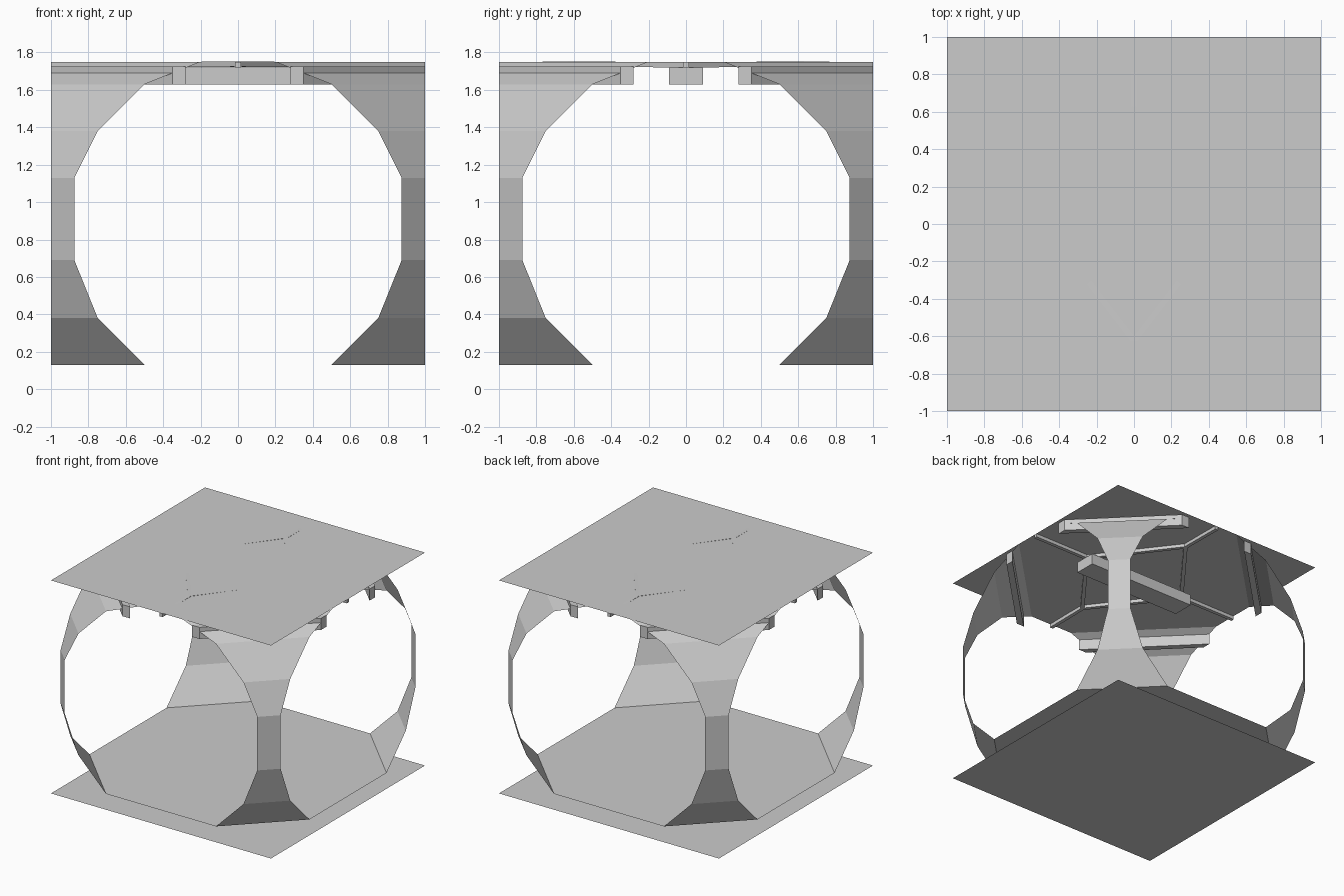
import bpy
from mathutils import Vector

if "Cube" in bpy.data.objects:
    bpy.data.objects.remove(bpy.data.objects["Cube"])


def make(name, verts, faces):
    me = bpy.data.meshes.new(name)
    me.from_pydata([tuple(v) for v in verts], [], faces)
    me.update()
    ob = bpy.data.objects.new(name, me)
    bpy.context.collection.objects.link(ob)
    return ob


def prism(name, outline, z0, z1):
    """Closed vertical prism from a counter-clockwise outline."""
    n = len(outline)
    verts = [(x, y, z0) for x, y in outline] + [(x, y, z1) for x, y in outline]
    faces = [tuple(reversed(range(n))), tuple(range(n, 2 * n))]
    faces += [(i, (i + 1) % n, n + (i + 1) % n, n + i) for i in range(n)]
    return make(name, verts, faces)


def rib(name, a, b, width=0.03, height=0.028):
    """Slim rectangular bar whose top centre line runs from a to b."""
    a, b = Vector(a), Vector(b)
    d = b - a
    side = Vector((-d.y, d.x, 0)).normalized() * width / 2
    drop = Vector((0, 0, -height))
    verts = []
    for p in (a, b):
        verts += [p - side, p + side, p + side + drop, p - side + drop]
    faces = [(0, 1, 2, 3), (7, 6, 5, 4)]
    faces += [(i, i + 4, (i + 1) % 4 + 4, (i + 1) % 4) for i in range(4)]
    return make(name, verts, faces)


corners = [(1, 1), (-1, 1), (-1, -1), (1, -1)]

# Base and roof sheets, with the raised eight-sided floor
square = [(-1, -1), (1, -1), (1, 1), (-1, 1)]
make("base_sheet", [(x, y, 0) for x, y in square], [(3, 2, 1, 0)])
make("ceiling_sheet", [(x, y, 1.75) for x, y in square], [(0, 1, 2, 3)])
octagon = [(-.5, -1), (.5, -1), (1, -.5), (1, .5),
           (.5, 1), (-.5, 1), (-1, .5), (-1, -.5)]
make("floor", [(x, y, 0.13) for x, y in octagon], [tuple(range(8))])

# Curved corner walls: cut distance along the tile edge against height
profile = [(.5, .13), (.75, .38), (.875, .69), (.875, 1.13),
           (.75, 1.38), (.5, 1.63), (.2, 1.75)]
for sx, sy in corners:
    verts, faces = [], []
    for a, z in profile:
        verts += [(sx * a, sy, z), (sx, sy * a, z)]
    for i in range(len(profile) - 1):
        f = (2 * i, 2 * i + 1, 2 * i + 3, 2 * i + 2)
        faces.append(f if sx * sy < 0 else f[::-1])
    make("corner_wall", verts, faces)

    # Light bar across the top of each corner
    bar = [(sx * .28, sy), (sx, sy * .28), (sx, sy * .35), (sx * .35, sy)]
    prism("corner_light", bar if sx * sy > 0 else bar[::-1], 1.63, 1.725)

# Central ceiling light
prism("centre_light", [(-.5, -.09), (.5, -.09), (.5, .09), (-.5, .09)], 1.63, 1.72)

# Ceiling ribs: diamond plus spokes to the tile edges
high, low = 1.752, 1.748
for s in (-1, 1):
    rib("rib_spoke_y", (0, s * .625, high), (0, s, low))
    rib("rib_spoke_x", (s * .48, 0, low), (s, 0, low))
    for t in (-1, 1):
        rib("rib_diamond", (0, s * .625, high), (t * .48, 0, low))
